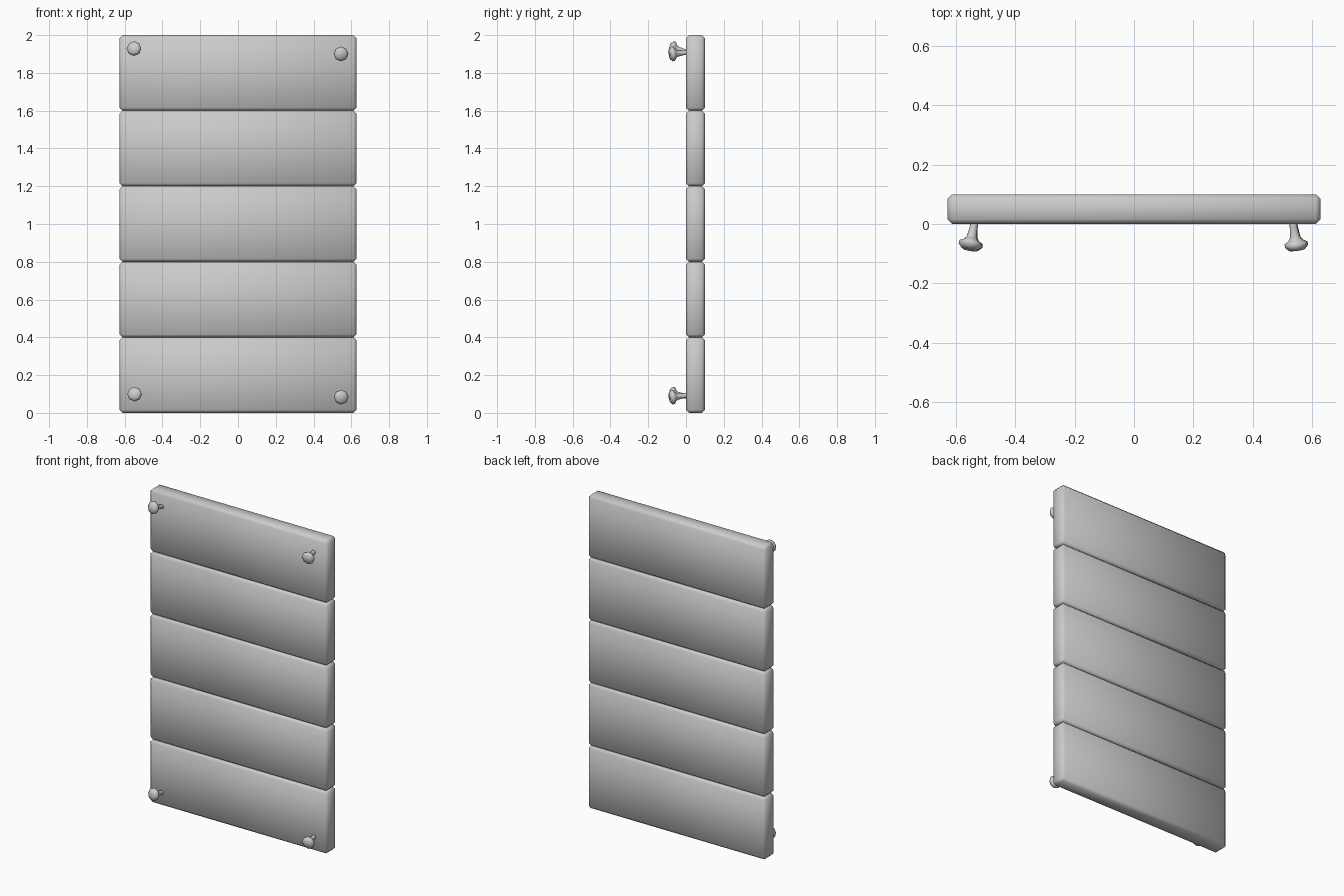
import bpy, bmesh, math
from mathutils import Vector

if "Cube" in bpy.data.objects:
    bpy.data.objects.remove(bpy.data.objects["Cube"])

W, T, H, N = 1.255, 0.1, 2.0, 5


def finish(name, bm, loc, smooth=True):
    bmesh.ops.recalc_face_normals(bm, faces=bm.faces)
    me = bpy.data.meshes.new(name)
    bm.to_mesh(me)
    bm.free()
    for p in me.polygons:
        p.use_smooth = smooth
    ob = bpy.data.objects.new(name, me)
    ob.location = loc
    bpy.context.collection.objects.link(ob)
    return ob


# Chamfered horizontal planks
def plank(i):
    h = H / N
    bm = bmesh.new()
    bmesh.ops.create_cube(bm, size=1)
    bmesh.ops.scale(bm, vec=(W, T, h), verts=bm.verts)
    bmesh.ops.bevel(bm, geom=bm.edges[:], offset=0.016, segments=1,
                    affect='EDGES', profile=0.5)
    finish(f"plank_{i + 1}", bm, (0, T / 2, h * (i + 0.5)))


# Bent-over nail: lathed profile (radius, distance out of the wood)
PROFILE = [(0.013, -0.04), (0.013, 0.012), (0.017, 0.045), (0.024, 0.056),
           (0.038, 0.064), (0.039, 0.076), (0.026, 0.089)]


def nail(name, base, head, sides=8):
    bm = bmesh.new()
    axis = Vector((head[0] - base[0], -0.075, head[1] - base[1]))
    rot = axis.to_track_quat('Z', 'Y')
    rings = []
    for r, d in PROFILE:
        rings.append([bm.verts.new(rot @ Vector((
            r * math.cos(math.tau * k / sides),
            r * math.sin(math.tau * k / sides), d))) for k in range(sides)])
    for a, b in zip(rings, rings[1:]):
        for k in range(sides):
            n = (k + 1) % sides
            bm.faces.new((a[k], a[n], b[n], b[k]))
    bm.faces.new(rings[0])
    bm.faces.new(rings[-1])
    finish(name, bm, (base[0], 0, base[1]))


for i in range(N):
    plank(i)

nail("nail_top_left", (-0.537, 1.912), (-0.552, 1.930))
nail("nail_top_right", (0.535, 1.908), (0.546, 1.900))
nail("nail_bottom_left", (-0.537, 0.088), (-0.548, 0.100))
nail("nail_bottom_right", (0.537, 0.092), (0.547, 0.083))
